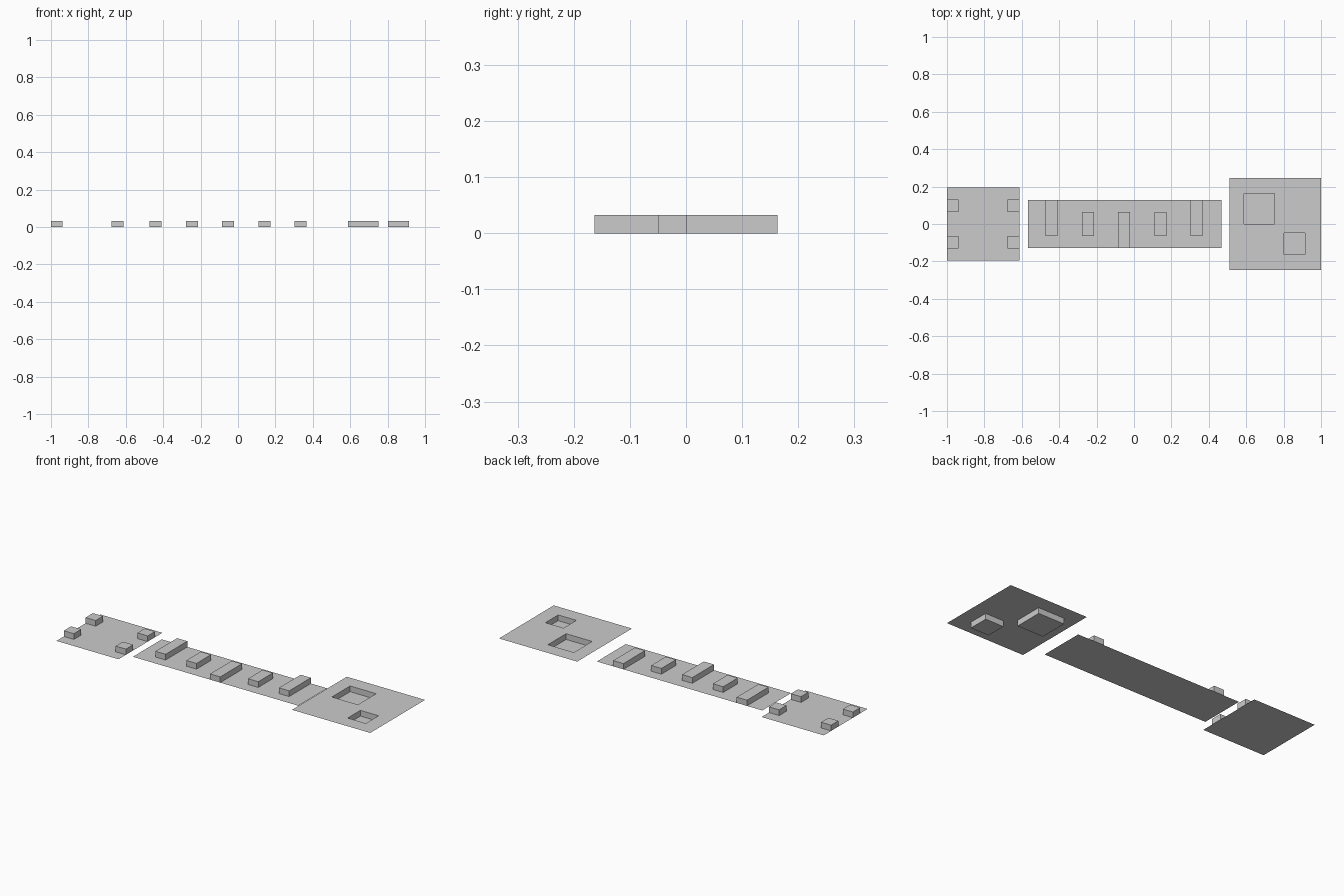
import bpy, bmesh

if "Cube" in bpy.data.objects:
    bpy.data.objects.remove(bpy.data.objects["Cube"])

H = 0.0325  # block height and pit depth

grey = bpy.data.materials.new("plain grey")
grey.diffuse_color = (0.6, 0.6, 0.6, 1)
grey.use_nodes = True
grey.node_tree.nodes["Principled BSDF"].inputs["Base Color"].default_value = grey.diffuse_color


def finish(name, bm):
    mesh = bpy.data.meshes.new(name)
    bm.to_mesh(mesh)
    bm.free()
    mesh.materials.append(grey)
    obj = bpy.data.objects.new(name, mesh)
    bpy.context.collection.objects.link(obj)
    return obj


def quad(bm, x0, x1, y0, y1, z):
    return bm.faces.new([bm.verts.new((x, y, z)) for x, y in
                         ((x0, y0), (x1, y0), (x1, y1), (x0, y1))])


def sheet(name, x0, x1, y):
    bm = bmesh.new()
    quad(bm, x0, x1, -y, y, 0)
    finish(name, bm)


def block(name, x0, x1, y0, y1):
    # open-bottomed box standing on a sheet
    bm = bmesh.new()
    walls(bm, quad(bm, x0, x1, y0, y1, H), 0)
    finish(name, bm)


def walls(bm, face, z):
    # side walls from a face's rim to height z, facing outward when z is below
    top = list(face.verts)
    low = [bm.verts.new((v.co.x, v.co.y, z)) for v in top]
    for i in range(4):
        j = (i + 1) % 4
        bm.faces.new((top[i], low[i], low[j], top[j]))


# Square sheet with four corner blocks
sheet("square_sheet", -1, -0.611, 0.196)
for x0, x1 in ((-1, -0.937), (-0.675, -0.611)):
    for y0, y1 in ((-0.13, -0.065), (0.065, 0.13)):
        block("corner_block", x0, x1, y0, y1)

# Long sheet with a row of five bars
sheet("long_sheet", -0.568, 0.468, 0.129)
for i, (y0, y1) in enumerate(((-0.065, 0.129), (-0.065, 0.065), (-0.129, 0.065),
                              (-0.065, 0.065), (-0.065, 0.129))):
    x = -0.053 + (i - 2) * 0.1935
    block("row_bar", x - 0.032, x + 0.032, y0, y1)

# Raised sheet with two square pits reaching down to the ground
pits = ((0.588, 0.751, 0.0, 0.163), (0.801, 0.915, -0.163, -0.049))
xs = sorted({0.51, 1.0, *(v for p in pits for v in p[:2])})
ys = sorted({-0.245, 0.245, *(v for p in pits for v in p[2:])})
bm = bmesh.new()
for x0, x1 in zip(xs, xs[1:]):
    for y0, y1 in zip(ys, ys[1:]):
        if not any(p[0] <= x0 < p[1] and p[2] <= y0 < p[3] for p in pits):
            quad(bm, x0, x1, y0, y1, H)
for p in pits:
    walls(bm, quad(bm, *p, 0), H)
bmesh.ops.remove_doubles(bm, verts=bm.verts, dist=1e-5)
bmesh.ops.dissolve_limit(bm, angle_limit=0.01, verts=bm.verts, edges=bm.edges)
finish("pitted_sheet", bm)
